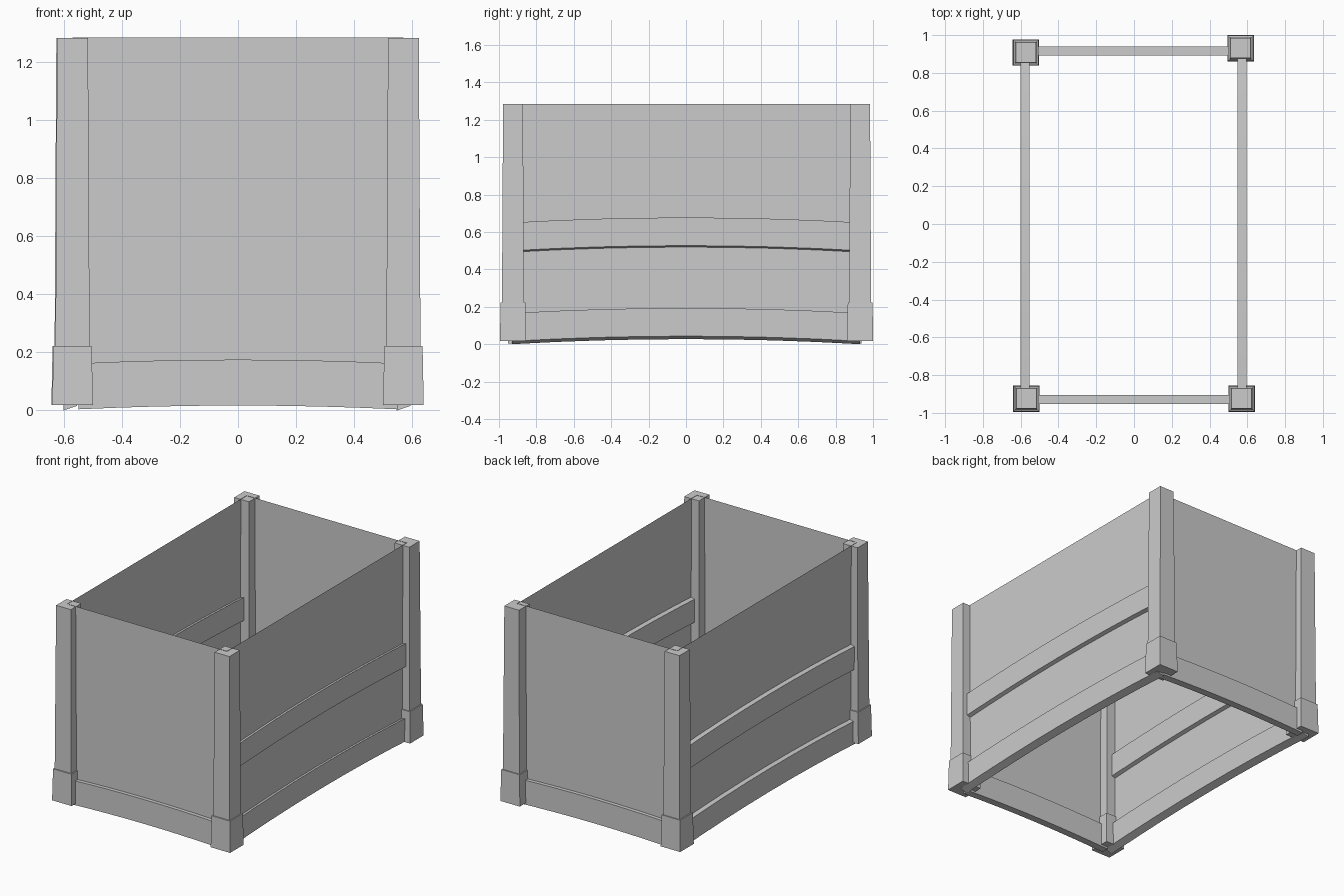
import bpy, bmesh
from mathutils import Vector

old = bpy.data.objects.get("Cube")
if old:
    bpy.data.objects.remove(old, do_unlink=True)

# One plain grey for every part
grey = bpy.data.materials.new("plain_grey")
grey.use_nodes = True
colour = (0.6, 0.6, 0.6, 1)
grey.diffuse_color = colour
grey.node_tree.nodes["Principled BSDF"].inputs["Base Color"].default_value = colour


def finish(name, bm):
    bmesh.ops.recalc_face_normals(bm, faces=bm.faces)
    mesh = bpy.data.meshes.new(name)
    bm.to_mesh(mesh)
    bm.free()
    mesh.materials.append(grey)
    obj = bpy.data.objects.new(name, mesh)
    bpy.context.collection.objects.link(obj)


def loft(name, rings):
    """Skin a closed solid through matching rings of points."""
    bm = bmesh.new()
    loops = [[bm.verts.new(p) for p in ring] for ring in rings]
    for a, b in zip(loops, loops[1:]):
        for i in range(len(a)):
            j = (i + 1) % len(a)
            bm.faces.new((a[i], a[j], b[j], b[i]))
    bm.faces.new(loops[0])
    bm.faces.new(loops[-1])
    finish(name, bm)


def square(x, y, z, r):
    return [(x + sx * r, y + sy * r, z)
            for sx, sy in ((-1, -1), (1, -1), (1, 1), (-1, 1))]


def rail(name, start, end, z, height, rise, tilt):
    """Arched board between two points, its section leaning by tilt."""
    a, b = Vector(start), Vector(end)
    along = (b - a).normalized()
    side = Vector((abs(along.y), abs(along.x))) * 0.024
    rings = []
    steps = 8
    for i in range(steps + 1):
        t = i / steps
        c = a.lerp(b, t)
        base = z + rise * 4 * t * (1 - t)
        rings.append([(c.x + s * side.x, c.y + s * side.y, base + s * tilt + h)
                      for s, h in ((-1, 0), (1, 0), (1, height), (-1, height))])
    loft(name, rings)


def panel(name, start, end):
    """Thin sheet standing between two posts."""
    bm = bmesh.new()
    bm.faces.new([bm.verts.new((*p, z)) for p, z in
                  ((start, 0.05), (end, 0.05), (end, 1.285), (start, 1.285))])
    finish(name, bm)


# Corner posts and their wider feet
corners = {"front_right": (-0.57, -0.925), "front_left": (0.57, -0.925),
           "back_right": (-0.573, 0.908), "back_left": (0.564, 0.931)}
for label, (x, y) in corners.items():
    loft(label + "_post", [square(x, y, 0.03, 0.06), square(x, y, 1.283, 0.053)])
    loft(label + "_foot", [square(x, y, 0.018, 0.07), square(x, y, 0.222, 0.066)])

# Side walls, each with a lower and a middle rail
for label, x in (("right", -0.578), ("left", 0.571)):
    panel(label + "_panel", (x, -0.925), (x, 0.92))
    for level, z in (("lower", 0.008), ("middle", 0.492)):
        rail(f"{label}_{level}_rail", (x, -0.93), (x, 0.93), z, 0.15, 0.027, 0.008)

# End walls, each with a lower rail
for label, y in (("front", -0.928), ("back", 0.915)):
    panel(label + "_panel", (-0.57, y), (0.57, y))
    rail(label + "_lower_rail", (-0.55, y), (0.55, y), 0.004, 0.158, 0.013, 0)
